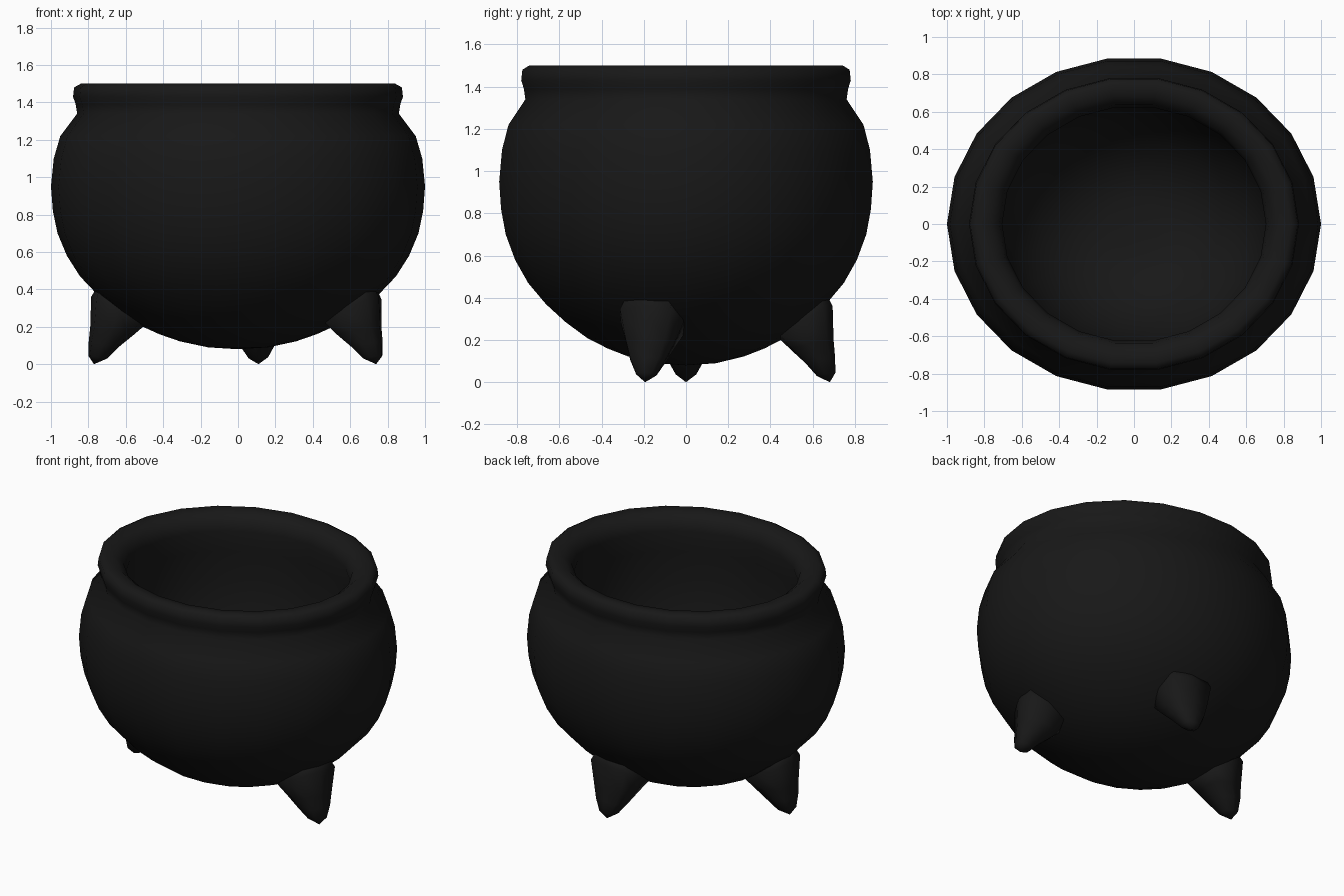
import bpy, bmesh
from math import cos, sin, pi, copysign

if "Cube" in bpy.data.objects:
    bpy.data.objects.remove(bpy.data.objects["Cube"])

SIDES = 22
Y_SCALE = 0.894          # the pot is slightly oval
STEP = 2 * pi / SIDES

# Pot section (radius, z): outer bowl upward, rolled rim, inner wall down to the floor
profile = [
    (.16, .09), (.31, .122), (.42, .16), (.53, .21), (.645, .285), (.75, .37),
    (.845, .47), (.915, .58), (.965, .70), (.99, .82), (1.0, .95), (.985, 1.10),
    (.95, 1.22), (.86, 1.34), (.868, 1.39), (.882, 1.43), (.876, 1.48), (.84, 1.50),
    (.77, 1.49), (.72, 1.45), (.705, 1.39), (.72, 1.25), (.73, 1.05),
    (.71, .85), (.64, .62), (.50, .42), (.30, .30), (.15, .275)]

# Foot loops: inner (radius, z), outer (radius, z), half width
foot_loops = [
    ((.60, .40), (.75, .42), .13),
    ((.49, .215), (.785, .36), .175),
    ((.56, .155), (.79, .20), .13),
    ((.64, .09), (.798, .12), .097),
    ((.70, .03), (.80, .045), .055)]

# Dark iron
iron = bpy.data.materials.new("dark_iron")
iron.diffuse_color = (.009, .009, .009, 1)
iron.use_nodes = True
iron.node_tree.nodes["Principled BSDF"].inputs["Base Color"].default_value = iron.diffuse_color


def vert(bm, r, t, z, a):
    """Point at radius r, sideways offset t, height z, around angle a."""
    return bm.verts.new((r * cos(a) - t * sin(a),
                         (r * sin(a) + t * cos(a)) * Y_SCALE, z))


def loft(bm, rings, start, end):
    """Skin a stack of loops and close both ends to a point."""
    n = len(rings[0])
    for a, b in zip(rings, rings[1:]):
        for i in range(n):
            j = (i + 1) % n
            bm.faces.new((a[i], a[j], b[j], b[i]))
    for ring, tip in ((rings[0], start), (rings[-1], end)):
        for i in range(n):
            bm.faces.new((ring[i], ring[(i + 1) % n], tip))


def finish(bm, name):
    bmesh.ops.recalc_face_normals(bm, faces=bm.faces)
    for f in bm.faces:
        f.smooth = True
    mesh = bpy.data.meshes.new(name)
    bm.to_mesh(mesh)
    bm.free()
    mesh.materials.append(iron)
    bpy.context.collection.objects.link(bpy.data.objects.new(name, mesh))


# Bowl with rim
bm = bmesh.new()
rows = [[vert(bm, r, 0, z, k * STEP) for k in range(SIDES)] for r, z in profile]
loft(bm, rows, vert(bm, 0, 0, .08, 0), vert(bm, 0, 0, .27, 0))
finish(bm, "pot_bowl")


def foot_ring(bm, a, inner, outer, half_width):
    """Eight-point rounded-square loop, tilted from inner to outer point."""
    pts = []
    for k in range(8):
        u, v = (copysign(abs(c) ** .6, c) if abs(c) > 1e-6 else 0
                for c in (cos(k * pi / 4), sin(k * pi / 4)))
        f = (1 + u) / 2
        pts.append(vert(bm, inner[0] + (outer[0] - inner[0]) * f, half_width * v,
                        inner[1] + (outer[1] - inner[1]) * f, a))
    return pts


# Three pointed feet
for name, col in (("right_foot", -1), ("back_foot", 5), ("left_foot", 11)):
    a = col * STEP
    bm = bmesh.new()
    rings = [foot_ring(bm, a, *loop) for loop in foot_loops]
    loft(bm, rings, vert(bm, .68, 0, .42, a), vert(bm, .77, 0, 0, a))
    finish(bm, name)
